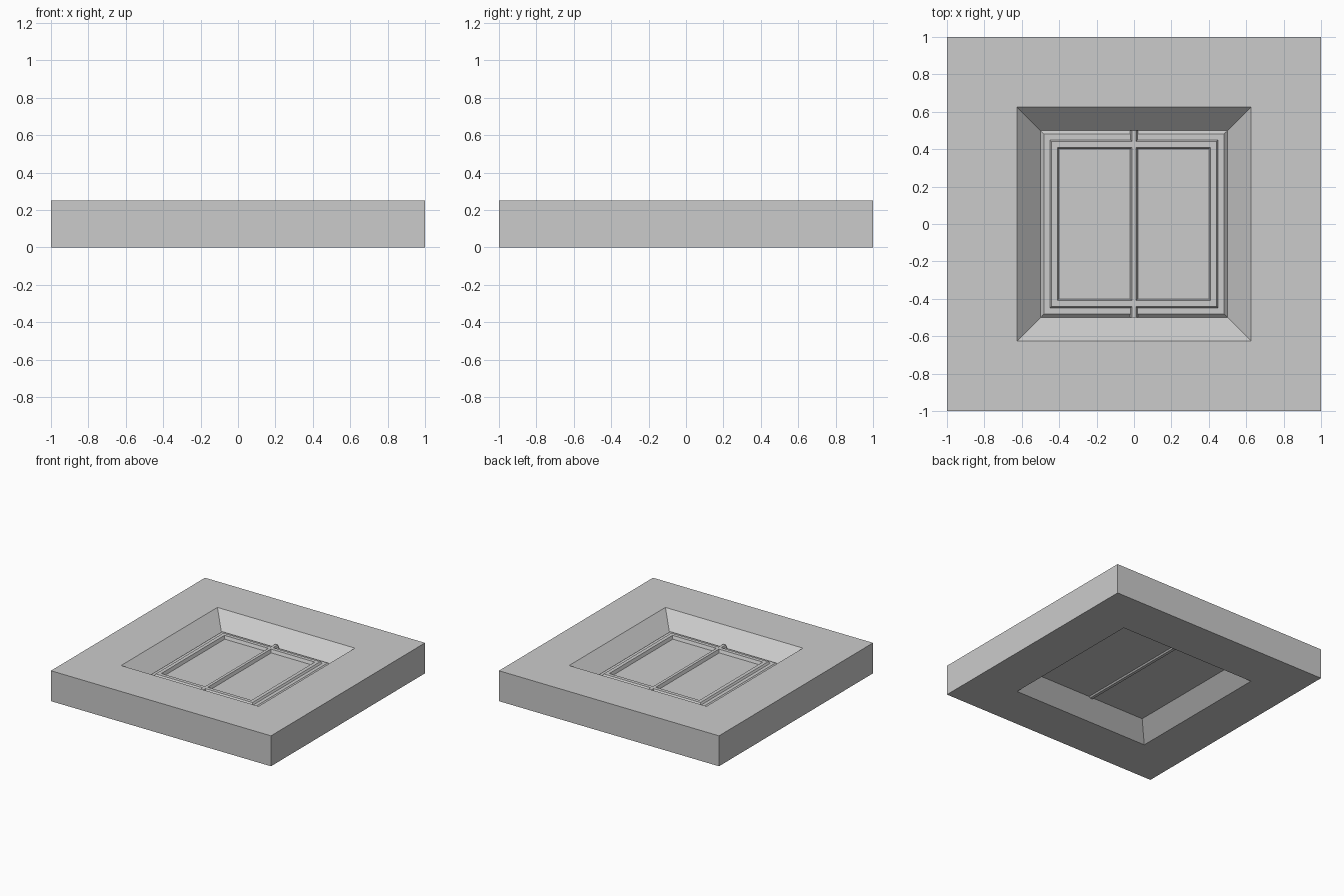
import bpy, bmesh

if "Cube" in bpy.data.objects:
    bpy.data.objects.remove(bpy.data.objects["Cube"])


def finish(name, bm):
    bmesh.ops.recalc_face_normals(bm, faces=bm.faces)
    mesh = bpy.data.meshes.new(name)
    bm.to_mesh(mesh)
    bm.free()
    obj = bpy.data.objects.new(name, mesh)
    bpy.context.collection.objects.link(obj)
    return obj


def square_ring(name, profile):
    """Sweep a closed (half width, z) profile round a square with mitred corners."""
    bm = bmesh.new()
    corners = [(-1, -1), (1, -1), (1, 1), (-1, 1)]
    loops = [[bm.verts.new((sx * r, sy * r, z)) for r, z in profile] for sx, sy in corners]
    n = len(profile)
    for i in range(4):
        a, b = loops[i], loops[(i + 1) % 4]
        for j in range(n):
            k = (j + 1) % n
            bm.faces.new((a[j], b[j], b[k], a[k]))
    return finish(name, bm)


def bar_along_y(name, profile, half_length):
    """Extrude a closed (x, z) profile along y."""
    bm = bmesh.new()
    face = bm.faces.new([bm.verts.new((x, -half_length, z)) for x, z in profile])
    new = bmesh.ops.extrude_face_region(bm, geom=[face])["geom"]
    verts = [v for v in new if isinstance(v, bmesh.types.BMVert)]
    bmesh.ops.translate(bm, verts=verts, vec=(0, 2 * half_length, 0))
    # extrusion drops the source face when it borders the new region
    bmesh.ops.holes_fill(bm, edges=[e for e in bm.edges if e.is_boundary], sides=0)
    return finish(name, bm)


MID = 0.125

# wall slab with an opening splayed on both sides
square_ring("wall", [(1, 0), (1, 0.25), (0.625, 0.25), (0.5, MID), (0.625, 0)])

# stepped window frame
square_ring("window_frame", [(0.5, MID), (0.48, 0.145), (0.45, 0.145), (0.44, 0.16),
                             (0.41, 0.16), (0.40, 0.135), (0.40, MID)])

# flat pane
bar_along_y("window_pane", [(-0.40, MID), (0.40, MID), (0.40, 0.135), (-0.40, 0.135)], 0.40)

# central mullion, proud of the pane on both faces
bar_along_y("mullion", [(-0.012, 0.115), (0.012, 0.115), (0.022, MID), (0.022, 0.135),
                        (0.012, 0.16), (-0.012, 0.16), (-0.022, 0.135), (-0.022, MID)], 0.5)
